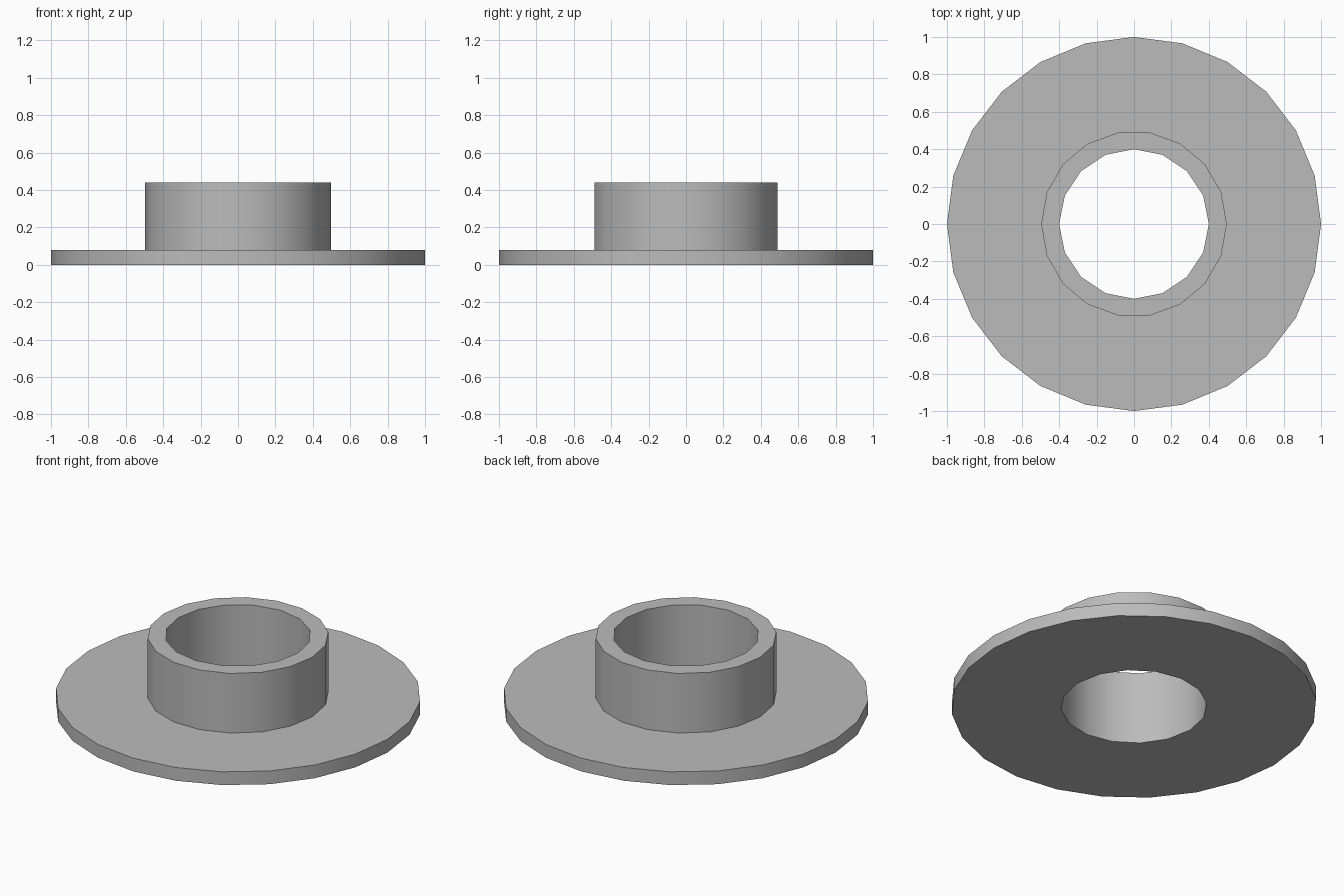
import bpy
import bmesh
from math import cos, sin, pi, radians

default = bpy.data.objects.get("Cube")
if default:
    bpy.data.objects.remove(default, do_unlink=True)

FLANGE_TOP, COLLAR_TOP = 0.08, 0.44

grey = bpy.data.materials.new("plain grey")
grey.use_nodes = True
colour = (0.5, 0.5, 0.5, 1)
grey.diffuse_color = colour
grey.node_tree.nodes["Principled BSDF"].inputs["Base Color"].default_value = colour

bm = bmesh.new()


def wall(radius, sides, bottom, top):
    """Open tube; returns its bottom and top edge loops."""
    verts = [bm.verts.new((radius * cos(2 * pi * i / sides),
                           radius * sin(2 * pi * i / sides), bottom))
             for i in range(sides)]
    lower = [bm.edges.new((verts[i - 1], verts[i])) for i in range(sides)]
    new = bmesh.ops.extrude_edge_only(bm, edges=lower)["geom"]
    moved = [g for g in new if isinstance(g, bmesh.types.BMVert)]
    bmesh.ops.translate(bm, verts=moved, vec=(0, 0, top - bottom))
    upper = [g for g in new if isinstance(g, bmesh.types.BMEdge)
             and all(v in moved for v in g.verts)]
    return lower, upper


def annulus(outer, inner):
    """Flat ring between two edge loops."""
    bmesh.ops.triangle_fill(bm, edges=outer + inner, use_beauty=True)


# Flange rim, collar wall and through bore
rim_low, rim_high = wall(1.0, 24, 0, FLANGE_TOP)
collar_low, collar_high = wall(0.496, 18, FLANGE_TOP, COLLAR_TOP)
bore_low, bore_high = wall(0.4, 16, 0, COLLAR_TOP)

# Underside, flange top and collar lip
annulus(rim_low, bore_low)
annulus(rim_high, collar_low)
annulus(collar_high, bore_high)
bmesh.ops.recalc_face_normals(bm, faces=bm.faces)

mesh = bpy.data.meshes.new("flanged_collar")
bm.to_mesh(mesh)
bm.free()
mesh.materials.append(grey)
collar = bpy.data.objects.new("flanged_collar", mesh)
bpy.context.collection.objects.link(collar)

# Smooth round walls, crisp rims
bpy.ops.object.select_all(action="DESELECT")
collar.select_set(True)
bpy.context.view_layer.objects.active = collar
bpy.ops.object.shade_smooth_by_angle(angle=radians(30))
